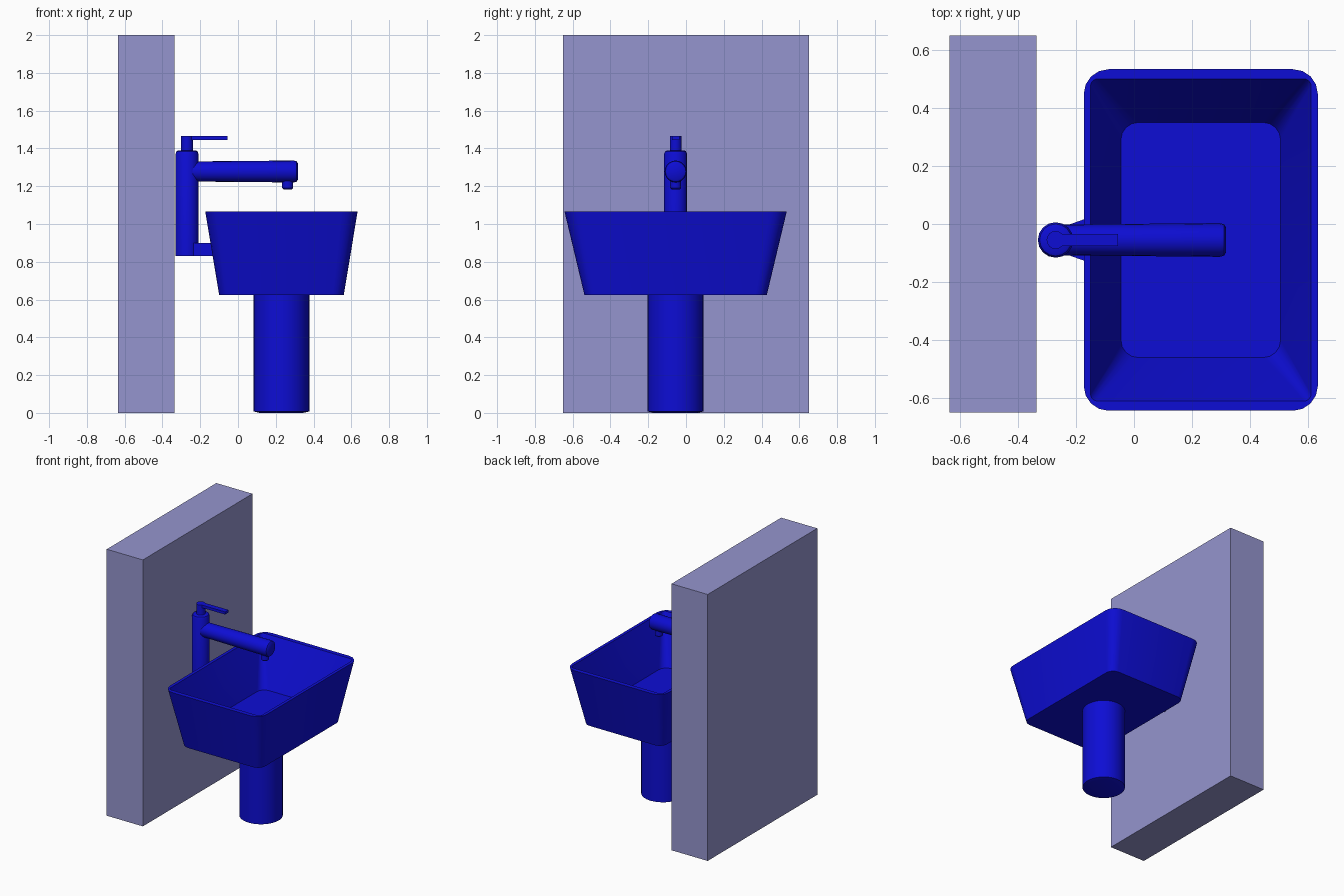
import bpy, bmesh
from math import sin, cos, pi, radians
from mathutils import Matrix, Vector

cube = bpy.data.objects.get("Cube")
if cube:
    bpy.data.objects.remove(cube, do_unlink=True)


def material(name, rgb):
    mat = bpy.data.materials.new(name)
    mat.use_nodes = True
    mat.diffuse_color = (*rgb, 1)
    mat.node_tree.nodes["Principled BSDF"].inputs["Base Color"].default_value = (*rgb, 1)
    return mat


BLUE = material("deep blue", (0.004, 0.004, 0.66))
LILAC = material("pale lilac", (0.30, 0.30, 0.62))
MID_Y = -0.055      # shared centre line of basin and tap
BASIN_X = 0.23
TAP_X = -0.27


def finish(name, bm, mat, smooth=True):
    bmesh.ops.recalc_face_normals(bm, faces=bm.faces)
    mesh = bpy.data.meshes.new(name)
    bm.to_mesh(mesh)
    bm.free()
    obj = bpy.data.objects.new(name, mesh)
    bpy.context.collection.objects.link(obj)
    mesh.materials.append(mat)
    if smooth:
        bpy.ops.object.select_all(action="DESELECT")
        obj.select_set(True)
        bpy.context.view_layer.objects.active = obj
        bpy.ops.object.shade_smooth_by_angle(angle=radians(40))
    return obj


def loft(name, rings, mat, place=Matrix()):
    """Skin a stack of equal-length point rings and cap both ends."""
    bm = bmesh.new()
    loops = [[bm.verts.new(place @ Vector(p)) for p in ring] for ring in rings]
    n = len(loops[0])
    for a, b in zip(loops, loops[1:]):
        for i in range(n):
            j = (i + 1) % n
            bm.faces.new((a[i], a[j], b[j], b[i]))
    bm.faces.new(loops[0])
    bm.faces.new(loops[-1])
    return finish(name, bm, mat)


def rounded_rect(half_x, half_y, radius, z, steps=4):
    ring = []
    for k, (sx, sy) in enumerate(((1, 1), (-1, 1), (-1, -1), (1, -1))):
        for s in range(steps + 1):
            a = (k + s / steps) * pi / 2
            ring.append((sx * (half_x - radius) + radius * cos(a),
                         sy * (half_y - radius) + radius * sin(a), z))
    return ring


def lathe(name, profile, sides, place):
    rings = [[(r * cos(2 * pi * i / sides), r * sin(2 * pi * i / sides), z)
              for i in range(sides)] for r, z in profile]
    return loft(name, rings, BLUE, place)


def box(name, low, high, mat):
    low, high = Vector(low), Vector(high)
    bm = bmesh.new()
    bmesh.ops.create_cube(bm, size=1)
    for v in bm.verts:
        v.co = (low + high) / 2 + v.co * (high - low)
    return finish(name, bm, mat, smooth=False)


# Wall slab
box("wall", (-0.635, -0.65, 0), (-0.335, 0.65, 2), LILAC)

# Tapered basin: outside up, over the rim, down to the floor
loft("basin", [
    rounded_rect(0.33, 0.483, 0.06, 0.625),
    rounded_rect(0.403, 0.588, 0.085, 1.065),
    rounded_rect(0.38, 0.555, 0.025, 1.065),
    rounded_rect(0.275, 0.405, 0.06, 0.73),
], BLUE, Matrix.Translation((BASIN_X, MID_Y, 0)))

# Round pedestal
lathe("pedestal", [(0.115, 0), (0.148, 0.008), (0.148, 0.63)], 32,
      Matrix.Translation((BASIN_X, MID_Y, 0)))

# Tap column and handle stem
column = Matrix.Translation((TAP_X, MID_Y, 0))
lathe("tap_column", [(0.061, 0.83), (0.061, 1.37), (0.055, 1.385), (0.045, 1.39)], 16, column)
lathe("handle_stem", [(0.031, 1.38), (0.031, 1.465)], 16, column)
box("handle_lever", (TAP_X, MID_Y - 0.02, 1.445), (-0.055, MID_Y + 0.02, 1.465), BLUE)

# Horizontal spout with a rounded tip, and the nozzle beneath it
spout = Matrix.Translation((TAP_X, MID_Y, 1.278)) @ Matrix.Rotation(pi / 2, 4, "Y")
lathe("spout", [(0.053, 0), (0.058, 0.565), (0.054, 0.58), (0.043, 0.587)], 20, spout)
lathe("nozzle", [(0.022, 1.183), (0.029, 1.19), (0.029, 1.24)], 16,
      Matrix.Translation((0.263, MID_Y, 0)))

# Flared bracket joining the column to the basin
bracket = [[(TAP_X + 0.03, -0.047, z), (-0.12, -0.09, z), (-0.12, 0.09, z),
            (TAP_X + 0.03, 0.047, z)] for z in (0.83, 0.9)]
loft("bracket", bracket, BLUE, Matrix.Translation((0, MID_Y, 0)))
